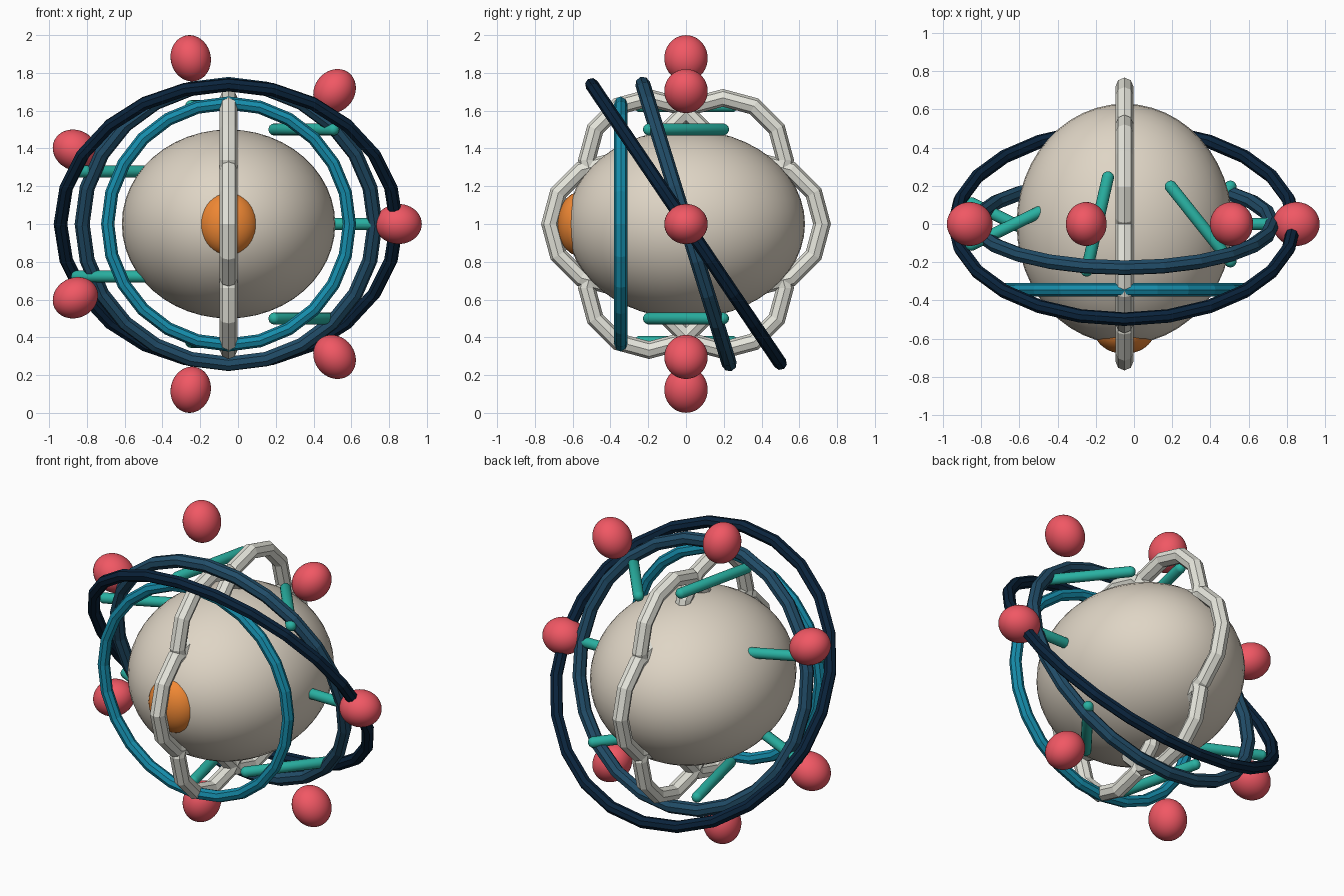
import bpy, math
from mathutils import Matrix, Vector

if "Cube" in bpy.data.objects:
    bpy.data.objects.remove(bpy.data.objects["Cube"])

C = Vector((-0.05, 0, 1.0))  # common centre of the rings


def mat(name, *srgb):
    m = bpy.data.materials.new(name)
    m.diffuse_color = [(c / 255) ** 2.2 for c in srgb] + [1]
    m.use_nodes = True
    m.node_tree.nodes["Principled BSDF"].inputs["Base Color"].default_value = m.diffuse_color
    return m


BODY = mat("cream", 222, 212, 196)
ORANGE = mat("orange", 240, 135, 55)
WHITE = mat("off_white", 228, 228, 218)
RED = mat("red", 240, 88, 100)
GREEN = mat("sea_green", 45, 175, 160)
TEAL = mat("teal", 28, 140, 170)
BLUE = mat("slate_blue", 38, 78, 104)
NAVY = mat("navy", 18, 40, 62)


def finish(name, m, smooth):
    ob = bpy.context.object
    ob.name = name
    ob.data.materials.append(m)
    if smooth:
        bpy.ops.object.shade_smooth_by_angle(angle=math.radians(smooth))
    return ob


def ball(name, loc, radii, m, turn=0):
    bpy.ops.mesh.primitive_uv_sphere_add(segments=48, ring_count=24, radius=1,
                                         location=loc, rotation=(0, turn, 0))
    ob = finish(name, m, 60)
    ob.scale = radii
    return ob


def ring(name, loc, major, minor, m, rot, segs=24, sides=8):
    bpy.ops.mesh.primitive_torus_add(location=loc, rotation=rot, major_radius=major,
                                     minor_radius=minor, major_segments=segs,
                                     minor_segments=sides)
    return finish(name, m, 0)


# Capsule: a sphere whose upper and lower halves are pulled apart
def capsule(name, loc, direction, half, r, m):
    bpy.ops.mesh.primitive_uv_sphere_add(segments=16, ring_count=9, radius=r)
    ob = finish(name, m, 60)
    for v in ob.data.vertices:
        v.co.z += half if v.co.z > 0 else -half
    q = direction.to_track_quat('Z', 'Y')
    ob.matrix_world = Matrix.Translation(loc) @ q.to_matrix().to_4x4()
    return ob


# Central body and front eye
ball("body", C, (0.565, 0.63, 0.5), BODY)
ball("eye", C + Vector((0, -0.56, 0)), (0.157, 0.12, 0.17), ORANGE)

# Three large rings around the front-back axis, each tilted more
ring("inner_ring", C + Vector((0, -0.345, 0)), 0.64, 0.035, TEAL, (math.pi / 2, 0, 0))
ring("middle_ring", C, 0.775, 0.04, BLUE, (math.pi / 2 + 0.3, 0, 0))
ring("outer_ring", C, 0.89, 0.036, NAVY, (math.pi / 2 + 0.595, 0, 0))

# Rosette of six overlapping loops in the side plane
for k in range(6):
    a = k * math.pi / 3
    off = Vector((0, math.cos(a), math.sin(a))) * 0.39
    ring(f"rosette_loop_{k + 1}", C + off, 0.33, 0.047, WHITE, (0, math.pi / 2, 0), 12, 8)

# Seven orbiting balls and seven level rods
for k in range(7):
    a = k * math.tau / 7
    out = Vector((math.cos(a), 0, math.sin(a)))
    ball(f"orbit_ball_{k + 1}", C + out * 0.9, (0.123, 0.115, 0.106), RED, -a)
    capsule(f"rod_{k + 1}", C + out * 0.64,
            Vector((math.cos(a), -math.sin(a), 0)), 0.25, 0.032, GREEN)
